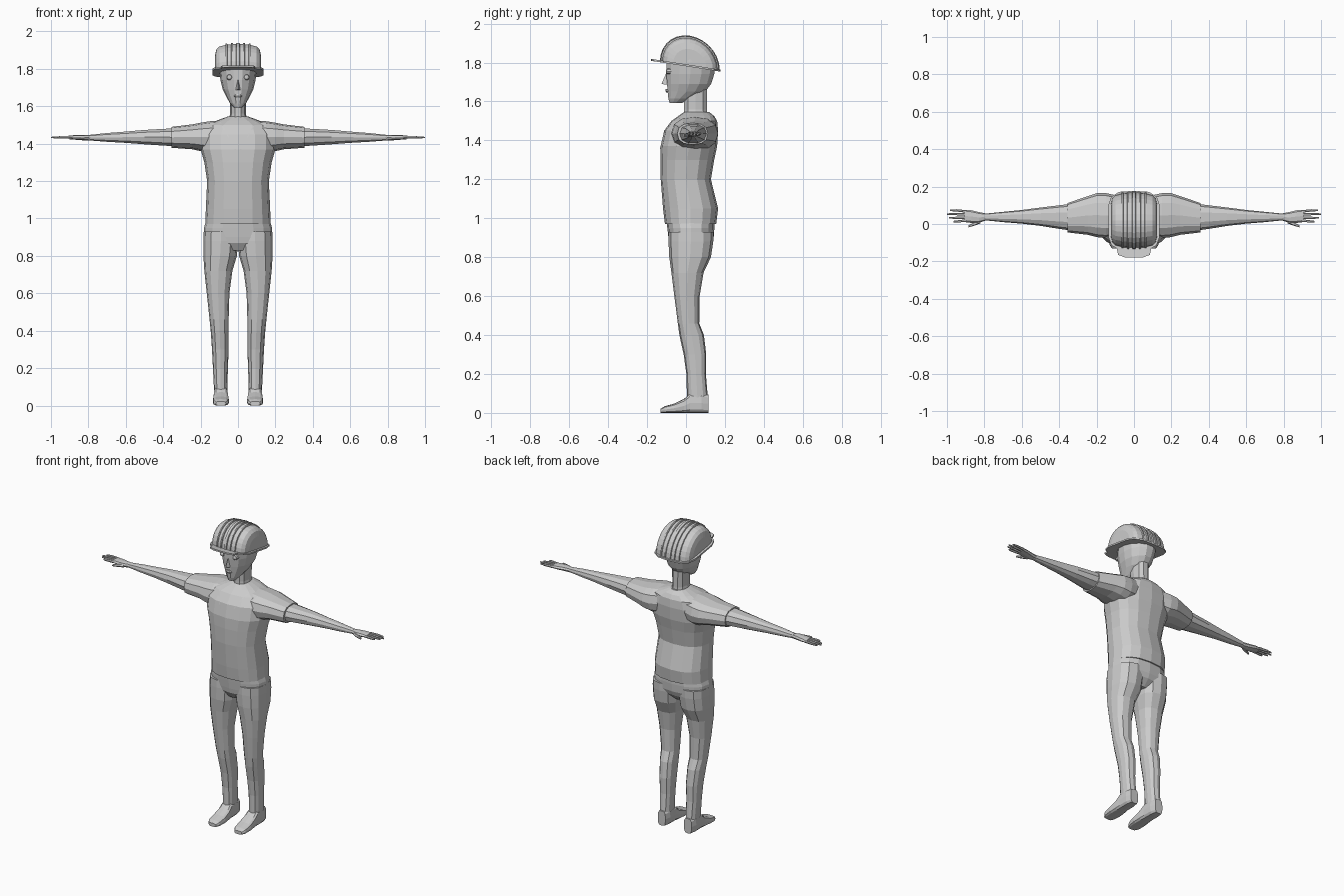
import bpy, bmesh, math
from mathutils import Vector

grey = bpy.data.materials.new("plain grey")
grey.diffuse_color = (0.6, 0.6, 0.6, 1)


def make(name, verts, faces, mirror=False):
    mesh = bpy.data.meshes.new(name)
    mesh.from_pydata(verts, [], faces)
    bm = bmesh.new()
    bm.from_mesh(mesh)
    bmesh.ops.recalc_face_normals(bm, faces=bm.faces)
    bm.to_mesh(mesh)
    bm.free()
    mesh.materials.append(grey)
    ob = bpy.data.objects.new(name, mesh)
    bpy.context.collection.objects.link(ob)
    if mirror:
        ob.modifiers.new("mirror", 'MIRROR').use_mirror_merge = False
    return ob


def skin(name, rings, mirror=False):
    """Join equal-length closed rings of points and cap both ends."""
    n = len(rings[0])
    faces = [(i * n + j, i * n + (j + 1) % n, (i + 1) * n + (j + 1) % n, (i + 1) * n + j)
             for i in range(len(rings) - 1) for j in range(n)]
    last = (len(rings) - 1) * n
    faces += [tuple(range(n)), tuple(range(last, last + n))]
    return make(name, [p for r in rings for p in r], faces, mirror)


def loft(name, axis, sections, n=12, power=2.4, mirror=False):
    """Sections are (position, a0, a1, b0, b1): rounded outlines across the axis."""
    order = {'x': (2, 0, 1), 'y': (0, 2, 1), 'z': (0, 1, 2)}[axis]
    rings = []
    for t, a0, a1, b0, b1 in sections:
        ring = []
        for k in range(n):
            c, s = math.cos(math.tau * k / n), math.sin(math.tau * k / n)
            a = (a0 + a1) / 2 + (a1 - a0) / 2 * math.copysign(abs(c) ** (2 / power), c)
            b = (b0 + b1) / 2 + (b1 - b0) / 2 * math.copysign(abs(s) ** (2 / power), s)
            p = (a, b, t)
            ring.append(tuple(p[i] for i in order))
        rings.append(ring)
    return skin(name, rings, mirror)


def sym(rows):
    return [(z, -w, w, y0, y1) for z, w, y0, y1 in rows]


# shirt body, neck and head
shirt = loft("shirt", 'z', sym([
    (0.97, .175, -.108, .155), (1.05, .172, -.118, .165), (1.2, .165, -.13, .128),
    (1.3, .18, -.132, .145), (1.37, .2, -.13, .16), (1.45, .2, -.112, .165),
    (1.5, .17, -.075, .16), (1.525, .11, -.04, .145), (1.545, .055, -.01, .12)]), 16)
loft("neck", 'z', sym([(1.5, .055, -.015, .115), (1.56, .042, -.012, .11),
                       (1.67, .045, -.012, .11)]), 10)
loft("head", 'z', sym([
    (1.592, .022, -.085, -.02), (1.615, .042, -.092, .03), (1.65, .062, -.097, .1),
    (1.69, .082, -.1, .132), (1.74, .094, -.104, .148), (1.8, .1, -.104, .155),
    (1.86, .085, -.07, .13)]), 14, 2.1)

# face details
make("nose", [(0, -.1, 1.75), (-.016, -.09, 1.685), (.016, -.09, 1.685), (0, -.126, 1.69)],
     [(0, 1, 3), (0, 3, 2), (1, 2, 3)])
loft("lips", 'z', [(1.645, -.012, .012, -.102, -.08), (1.655, -.022, .022, -.106, -.08),
                   (1.665, -.012, .012, -.104, -.08)], 8)
loft("eye", 'y', [(-.104, .04, .052, 1.749, 1.761), (-.1, .033, .059, 1.742, 1.768),
                  (-.075, .029, .063, 1.738, 1.772)], 10, 2, True)

# collar strips lying on the chest
strip = []
for i in range(9):
    t = i / 8
    strip += [(.092 * t + d, -.2, 1.35 + .165 * t) for d in (0, .007)]
collar = make("collar", strip, [(2 * i, 2 * i + 1, 2 * i + 3, 2 * i + 2) for i in range(8)], True)
wrap = collar.modifiers.new("lay on chest", 'SHRINKWRAP')
wrap.target = shirt
wrap.wrap_method = 'PROJECT'
wrap.use_project_x = wrap.use_project_z = False
wrap.use_project_y = True
wrap.use_positive_direction = True
wrap.use_negative_direction = False
wrap.offset = .003

# sleeves and arms
loft("sleeve", 'x', [
    (.08, -.06, .15, 1.36, 1.525), (.15, -.075, .165, 1.35, 1.52), (.2, -.07, .165, 1.36, 1.512),
    (.245, -.058, .15, 1.37, 1.503), (.355, -.045, .112, 1.378, 1.49)], 12, mirror=True)
loft("arm", 'x', [
    (.3, -.04, .112, 1.382, 1.486), (.4, -.026, .1, 1.388, 1.481), (.5, -.01, .088, 1.395, 1.475),
    (.6, .002, .075, 1.403, 1.466), (.7, .01, .065, 1.409, 1.458),
    (.8, .02, .055, 1.417, 1.447)], 10, mirror=True)

# hands with four fingers and a thumb
loft("palm", 'x', [(.79, .02, .056, 1.417, 1.446), (.83, .006, .064, 1.418, 1.447),
                   (.87, .006, .074, 1.421, 1.446), (.905, .01, .076, 1.424, 1.443)], 8, mirror=True)
for i, tip in enumerate((.965, .99, 1.0, .985)):
    y = .019 + .016 * i
    e = y + (i - 1.5) * .004
    loft(f"finger_{i + 1}", 'x', [(.895, y - .007, y + .007, 1.425, 1.442),
                                  (.95, e - .006, e + .006, 1.427, 1.441),
                                  (tip, e - .004, e + .004, 1.429, 1.437)], 6, mirror=True)
loft("thumb", 'x', [(.82, .004, .03, 1.42, 1.44), (.85, -.008, .012, 1.42, 1.437),
                    (.885, -.018, -.007, 1.421, 1.433)], 6, mirror=True)

# trousers: hips and legs
loft("hips", 'z', sym([(.83, .07, -.06, .09), (.87, .17, -.085, .13), (.9, .184, -.09, .142),
                       (.95, .182, -.096, .146), (.985, .172, -.1, .146)]), 16)
loft("leg", 'z', [
    (.08, .057, .128, .005, .112), (.2, .054, .134, .002, .102), (.3, .05, .139, -.012, .104),
    (.4, .05, .146, -.034, .092), (.46, .05, .152, -.042, .068), (.6, .046, .167, -.06, .07),
    (.72, .03, .18, -.075, .09), (.8, .006, .185, -.086, .128), (.88, -.002, .185, -.09, .14),
    (.93, 0, .183, -.09, .142)], 12, mirror=True)

# shoes
loft("shoe", 'y', [
    (-.13, .065, .118, 0, .022), (-.11, .052, .132, 0, .034), (-.06, .047, .135, 0, .048),
    (-.01, .05, .132, 0, .072), (.02, .054, .13, 0, .1), (.08, .055, .13, 0, .1),
    (.115, .066, .12, 0, .095)], 12, 3.5, True)


# helmet shell: arches side by side, with raised ribs
def slope(y):
    return 1.787 - .155 * y


half = [(0, .154), (.008, .154), (.01, .147), (.026, .147), (.028, .153), (.036, .153),
        (.038, .146), (.056, .145), (.058, .15), (.066, .149), (.068, .142),
        (.1, .134), (.116, .118), (.123, .085)]
shell = []
for x, r in [(-x, r) for x, r in reversed(half[1:])] + half:
    arch = []
    for k in range(15):
        a = math.pi * k / 14
        y = .02 - r * math.cos(a)
        arch.append((x, y, slope(y) + r * math.sin(a)))
    shell.append(arch)
skin("helmet_shell", shell)

# helmet side skirts that square off the lower shell
loft("helmet_band", 'z', [(0, -.124, .124, -.128, .17), (.02, -.124, .124, -.124, .166),
                          (.05, -.122, .122, -.1, .145), (.09, -.112, .112, -.07, .115)], 20, 3)
band = bpy.data.objects["helmet_band"]
for v in band.data.vertices:
    v.co.z += slope(v.co.y)

# helmet brim with visor
side = [(0, -.18), (.05, -.178), (.085, -.165), (.092, -.13), (.12, -.115), (.137, -.07),
        (.137, .1), (.122, .145), (.08, .172), (0, .177)]
outline = side + [(-x, y) for x, y in reversed(side[1:-1])]
skin("helmet_brim", [[(x, y, slope(y) + d) for x, y in outline] for d in (-.006, .004)])
